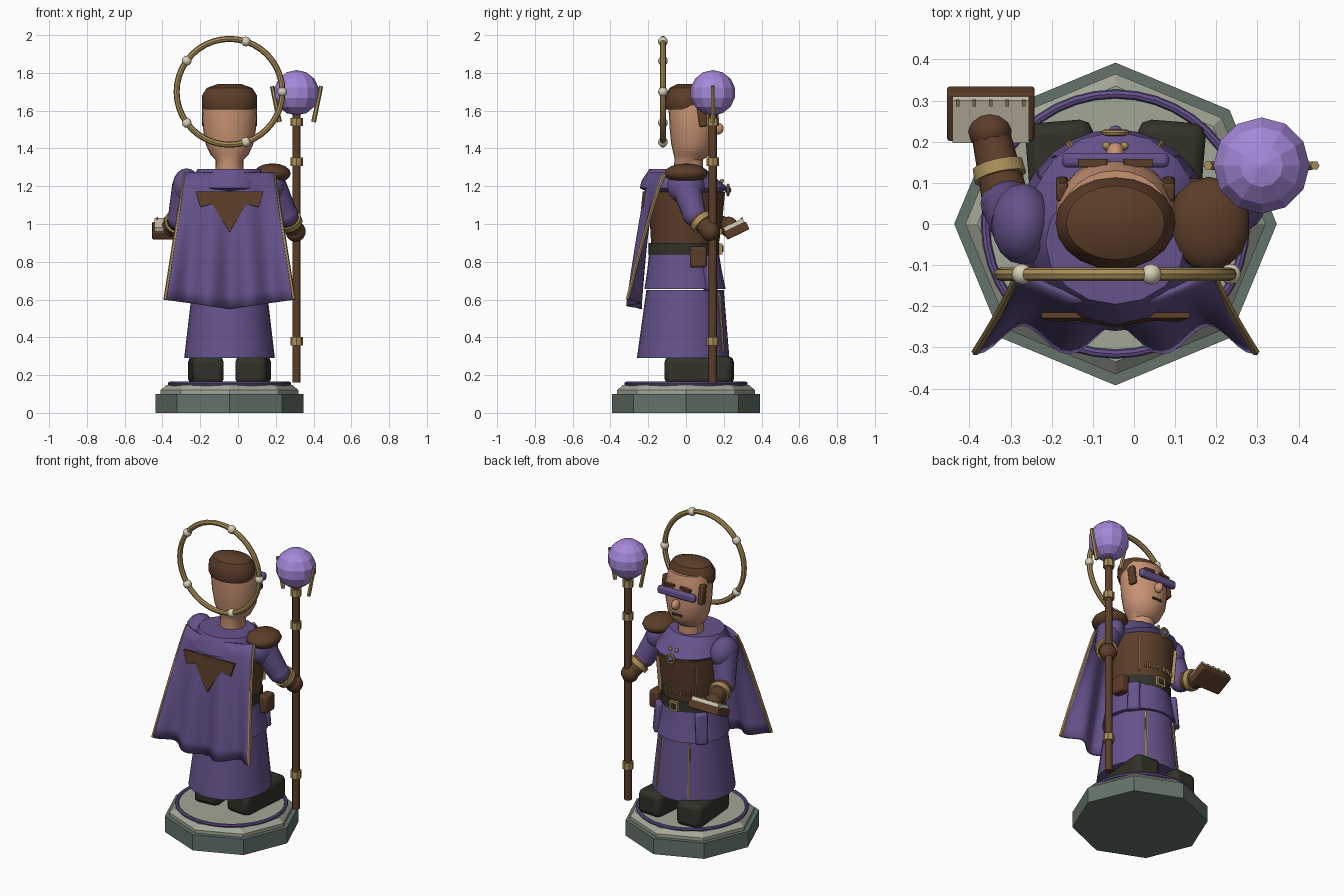
import bpy, math
from mathutils import Vector

cube = bpy.data.objects.get("Cube")
if cube:
    bpy.data.objects.remove(cube)

CX = -0.045  # figure axis


def material(name, rgb):
    m = bpy.data.materials.new(name)
    m.use_nodes = True
    m.diffuse_color = (*rgb, 1)
    m.node_tree.nodes["Principled BSDF"].inputs["Base Color"].default_value = (*rgb, 1)
    return m


PURPLE = material("purple cloth", (0.13, 0.085, 0.26))
VIOLET = material("violet crystal", (0.38, 0.25, 0.70))
SKIN = material("skin", (0.58, 0.29, 0.17))
BROWN = material("brown leather", (0.105, 0.047, 0.022))
GOLD = material("gold", (0.40, 0.27, 0.10))
CREAM = material("cream", (0.68, 0.63, 0.48))
DARK = material("dark leather", (0.032, 0.032, 0.022))
STONE = material("dark stone", (0.125, 0.17, 0.14))
PALE = material("pale stone", (0.36, 0.39, 0.31))


def finish(ob, name, mat, angle=35):
    ob.name = name
    ob.data.materials.clear()
    ob.data.materials.append(mat)
    if angle:
        bpy.ops.object.select_all(action='DESELECT')
        ob.select_set(True)
        bpy.context.view_layer.objects.active = ob
        bpy.ops.object.shade_smooth_by_angle(angle=math.radians(angle))
    return ob


def mesh(name, verts, faces, mat, angle=35):
    me = bpy.data.meshes.new(name)
    me.from_pydata(verts, [], faces)
    ob = bpy.data.objects.new(name, me)
    bpy.context.collection.objects.link(ob)
    return finish(ob, name, mat, angle)


def loft(name, rings, mat, n=24, angle=35):
    """Stack of ellipses, each (z, centre y, radius x, radius y)."""
    verts = [(CX + rx * math.cos(math.tau * i / n), cy + ry * math.sin(math.tau * i / n), z)
             for z, cy, rx, ry in rings for i in range(n)]
    faces = [(r * n + i, r * n + (i + 1) % n, (r + 1) * n + (i + 1) % n, (r + 1) * n + i)
             for r in range(len(rings) - 1) for i in range(n)]
    faces += [tuple(reversed(range(n))), tuple(range(len(verts) - n, len(verts)))]
    return mesh(name, verts, faces, mat, angle)


def ball(name, loc, size, mat, seg=16, angle=40):
    bpy.ops.mesh.primitive_uv_sphere_add(segments=seg, ring_count=seg // 2 + 1, location=loc)
    ob = bpy.context.object
    ob.scale = size if isinstance(size, tuple) else (size,) * 3
    return finish(ob, name, mat, angle)


def box(name, loc, size, mat, rot=(0, 0, 0), bevel=0.0):
    bpy.ops.mesh.primitive_cube_add(size=1, location=loc, rotation=rot)
    ob = bpy.context.object
    ob.scale = size
    bpy.ops.object.transform_apply(location=False, rotation=False, scale=True)
    if bevel:
        mod = ob.modifiers.new("Bevel", 'BEVEL')
        mod.width, mod.segments = bevel, 2
    return finish(ob, name, mat)


def rod(name, a, b, r1, r2, mat, n=12):
    a, b = Vector(a), Vector(b)
    bpy.ops.mesh.primitive_cone_add(vertices=n, radius1=r1, radius2=r2, depth=(b - a).length,
                                    location=(a + b) / 2)
    ob = bpy.context.object
    ob.rotation_euler = (b - a).to_track_quat('Z', 'Y').to_euler()
    return finish(ob, name, mat)


def torus(name, loc, major, minor, mat, rot=(0, 0, 0)):
    bpy.ops.mesh.primitive_torus_add(location=loc, rotation=rot, major_radius=major,
                                     minor_radius=minor, major_segments=40, minor_segments=8)
    return finish(bpy.context.object, name, mat)


# Base: two octagonal tiers, round top and ring
loft("base_plinth", [(0, 0, .392, .392), (.1, 0, .392, .392)], STONE, 8, 0)
loft("base_step", [(.1, 0, .365, .365), (.12, 0, .365, .365), (.147, 0, .335, .335)], PALE, 8, 0)
loft("base_disc", [(.14, 0, .315, .315), (.155, 0, .315, .315)], PALE, 40)
torus("base_ring", (CX, 0, .155), .316, .011, PURPLE)

# Boots
for side, s in (("right", -1), ("left", 1)):
    box(side + "_boot", (CX + s * .125, .07, .225), (.165, .36, .15), DARK,
        (0, 0, -s * .08), .03)

# Robe, belt, torso
loft("robe_skirt", [(.29, -.015, .24, .245), (.65, -.005, .198, .205)], PURPLE, 28)
loft("overskirt", [(.655, -.005, .215, .215), (.75, -.008, .196, .198),
                   (.84, -.01, .185, .185)], PURPLE, 28)
loft("belt", [(.835, -.01, .186, .188), (.9, -.01, .186, .188)], DARK, 28)
loft("vest", [(.9, -.005, .178, .18), (1.02, 0, .19, .192), (1.17, 0, .2, .207)], BROWN, 16)
loft("mantle", [(1.17, -.005, .19, .2), (1.19, -.01, .215, .235), (1.23, -.03, .2, .205),
                (1.29, -.045, .17, .15)], PURPLE, 16)
box("belt_buckle", (CX, .183, .868), (.06, .02, .06), GOLD)
box("buckle_plate", (CX, .194, .868), (.034, .008, .034), DARK)
for side, s in (("right", -1), ("left", 1)):
    rod(side + "_skirt_trim", (CX + s * .1, .176, .64), (CX + s * .113, .196, .32),
        .008, .008, GOLD, 6)
    box(side + "_hip_flap", (CX + s * .15, .125, .74), (.07, .05, .19), PURPLE,
        (.08, 0, -s * .8), .012)
    box(side + "_vest_seam", (CX + s * .13, .15, 1.03), (.008, .02, .22), GOLD, (-.08, 0, -s * .7))
    # Vest studs beside the seam
    for i in range(4):
        box(side + "_vest_stud", (CX + s * (.025 + i * .024), .188 - i * .007, .96),
            (.008, .012, .03), GOLD)
box("belt_pouch", (.155, .065, .825), (.06, .09, .11), BROWN, bevel=.012)

# Chest pendant
torus("pendant_crescent", (CX, .222, 1.18), .026, .008, GOLD, (math.pi / 2, 0, 0))
ball("pendant_gem", (CX, .222, 1.18), .018, PURPLE, 10)
for s in (-1, 1):
    ball("chest_stud", (CX + s * .022, .19, 1.228), .011, GOLD, 8)

# Head and face
loft("head", [(1.26, .01, .075, .08), (1.34, .015, .073, .075), (1.365, .03, .10, .095),
              (1.42, .037, .125, .115), (1.5, .037, .14, .123), (1.6, .03, .145, .122),
              (1.68, .02, .13, .11)], SKIN, 24, 50)
loft("hair_cap", [(1.605, .003, .135, .108), (1.63, .003, .146, .114), (1.68, .003, .146, .11),
                  (1.72, .003, .12, .09), (1.742, .003, .06, .045)], BROWN, 20)
for side, s in (("right", -1), ("left", 1)):
    box(side + "_sideburn", (CX + s * .13, .085, 1.575), (.03, .045, .12), BROWN, (.15, 0, 0), .008)
    box(side + "_brow", (CX + s * .055, .148, 1.61), (.07, .02, .016), BROWN, (0, s * .1, 0))
box("visor", (CX, .155, 1.57), (.26, .036, .048), PURPLE, bevel=.012)
ball("nose", (CX, .168, 1.505), (.024, .032, .032), SKIN, 12)
box("mouth", (CX, .15, 1.435), (.065, .014, .014), DARK)

# Halo with five beads
HALO = Vector((CX, -.122, 1.70))
torus("halo", HALO, .28, .016, GOLD, (math.pi / 2, 0, 0))
for i in range(5):
    a = math.tau * i / 5
    ball("halo_bead", HALO + Vector((math.cos(a), 0, math.sin(a))) * .28, .026, CREAM, 12)

# Staff, bands, orb and prongs
SX, SY = .31, .142
rod("staff", (SX, SY, .16), (SX, SY, 1.59), .022, .022, BROWN)
for z in (.38, 1.33, 1.54):
    rod("staff_band", (SX, SY, z - .022), (SX, SY, z + .022), .033, .033, GOLD, 8)
ball("staff_orb", (SX, SY, 1.695), .12, VIOLET, 12, 0)
for s in (-1, 1):
    rod("orb_prong", (SX + s * .09, SY, 1.54), (SX + s * .13, SY, 1.73), .013, .011, GOLD, 6)

# Arms: shoulder, elbow, wrist
arms = {"left": ((.18, 0, 1.2), (.255, .045, 1.05), (.305, .13, .96)),
        "right": ((-.272, 0, 1.2), (-.31, .05, 1.03), (-.35, .225, .985))}
for side, (top, elbow, wrist) in arms.items():
    top, elbow, wrist = Vector(top), Vector(elbow), Vector(wrist)
    ball(side + "_shoulder", top, (.075, .1, .095), PURPLE)
    rod(side + "_sleeve", top, elbow, .078, .062, PURPLE, 16)
    ball(side + "_elbow", elbow, .064, PURPLE)
    rod(side + "_forearm", elbow, wrist, .058, .046, BROWN)
    mid = elbow.lerp(wrist, .45)
    step = (wrist - elbow).normalized() * .016
    rod(side + "_cuff", mid - step, mid + step, .065, .063, GOLD, 14)
    ball(side + "_glove", wrist, (.054, .05, .055), BROWN, 12)
ball("left_pauldron", (.182, 0, 1.268), (.1, .115, .053), BROWN, 14)

# Open book, tilted toward the reader
TILT = .45
up = Vector((0, -math.sin(TILT), math.cos(TILT)))
along = Vector((0, math.cos(TILT), math.sin(TILT)))
book = Vector((-.348, .268, .965))
box("book_cover", book, (.212, .13, .045), BROWN, (TILT, 0, 0), .006)
box("book_pages", book + up * .03, (.186, .115, .03), CREAM, (TILT, 0, 0))
for i in range(5):
    box("page_tab", book + up * .047 + along * .052 + Vector((-.08 + i * .04, 0, 0)),
        (.008, .016, .006), GOLD, (TILT, 0, 0))


# Cape with three folds and gold edges
def cape_point(s, t):
    z = 1.27 - t * (.67 + .05 * (1 - abs(s)))
    y = -.11 - .165 * t ** .8 + .035 * t * math.cos(3 * math.pi * s) - .08 * (1 - s * s) * (1 - t)
    return (CX + s * (.235 + .105 * t), y, z)


COLS, ROWS = 36, 10
W = COLS + 1
cape = mesh("cape", [cape_point(2 * c / COLS - 1, r / ROWS) for r in range(ROWS + 1) for c in range(W)],
            [(r * W + c, (r + 1) * W + c, (r + 1) * W + c + 1, r * W + c + 1)
             for r in range(ROWS) for c in range(COLS)], PURPLE, 50)
solid = cape.modifiers.new("Solidify", 'SOLIDIFY')
solid.thickness, solid.offset = .014, 0
for s in (-1, 1):
    for r in range(ROWS):
        rod("cape_trim", cape_point(s, r / ROWS), cape_point(s, (r + 1) / ROWS), .01, .01, GOLD, 6)

# Pointed leather yoke on the cape
half = [(.18, 1.172), (.155, 1.09), (.09, 1.105)]
outline = [(CX + x, z) for x, z in half] + [(CX, .955)] + [(CX - x, z) for x, z in reversed(half)]
yoke = mesh("cape_yoke", [(x, -.222 - (1.172 - z) * .1, z) for x, z in outline],
            [tuple(range(len(outline)))], BROWN, 0)
mod = yoke.modifiers.new("Solidify", 'SOLIDIFY')
mod.thickness, mod.offset = .014, 0
